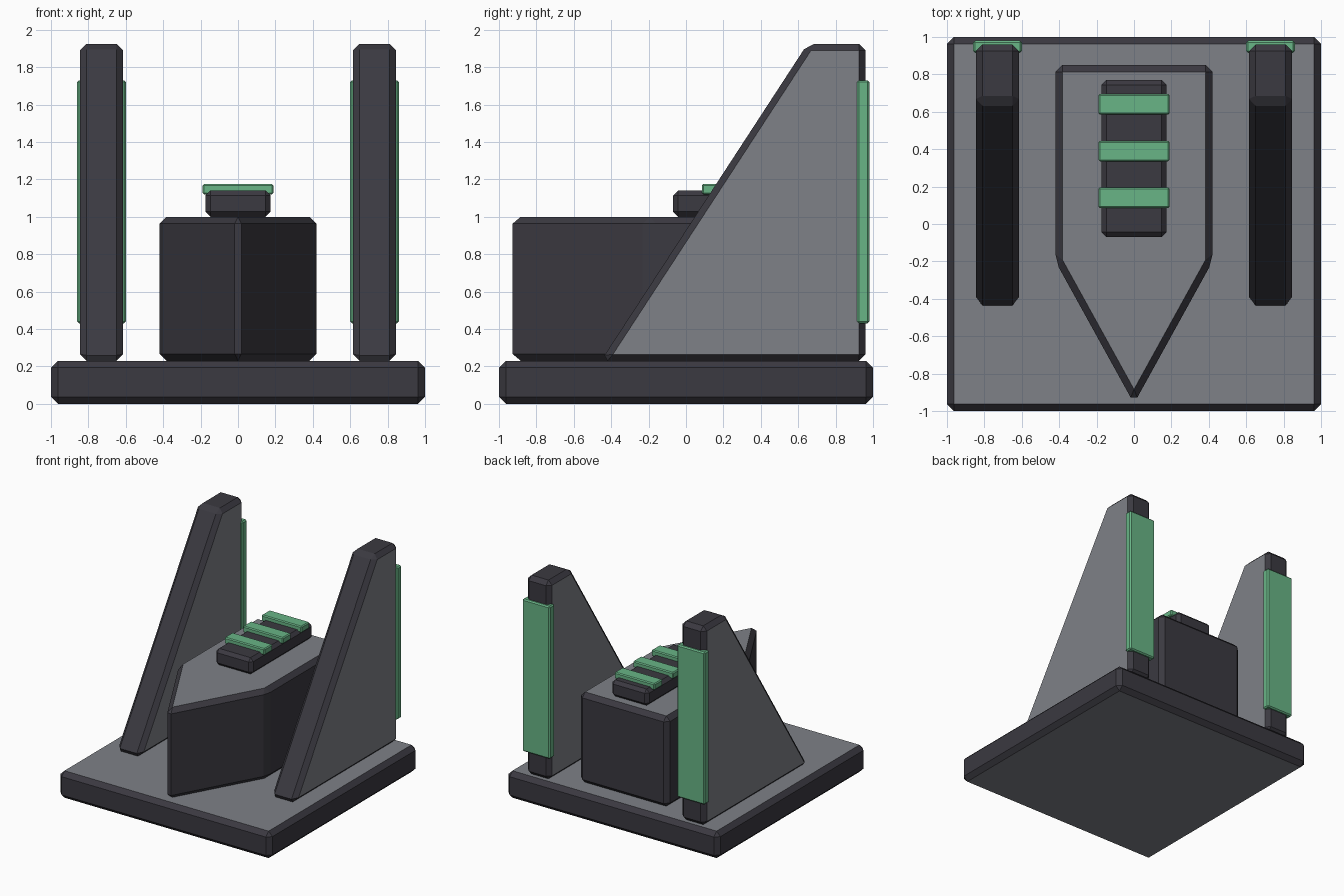
import bpy, bmesh
from mathutils import Vector

if "Cube" in bpy.data.objects:
    bpy.data.objects.remove(bpy.data.objects["Cube"])


def material(name, rgb):
    m = bpy.data.materials.new(name)
    m.diffuse_color = (*rgb, 1)
    m.use_nodes = True
    m.node_tree.nodes["Principled BSDF"].inputs["Base Color"].default_value = m.diffuse_color
    return m


DARK = material("dark charcoal", (0.043, 0.041, 0.052))
GREY = material("slate grey", (0.21, 0.22, 0.245))
GREEN = material("soft green", (0.14, 0.46, 0.24))


def prism(name, profile, sweep, bevel, mats, panel_axis=None):
    """Extrude a flat profile along sweep, chamfer it; faces square to
    panel_axis take the second material, chamfers keep the first."""
    bm = bmesh.new()
    cap = bm.faces.new([bm.verts.new(p) for p in profile])
    ext = bmesh.ops.extrude_face_region(bm, geom=[cap])["geom"]
    bmesh.ops.translate(bm, vec=sweep,
                        verts=[v for v in ext if isinstance(v, bmesh.types.BMVert)])
    bmesh.ops.recalc_face_normals(bm, faces=bm.faces)
    if panel_axis is not None:
        for f in bm.faces:
            f.material_index = int(abs(f.normal[panel_axis]) > 0.99)
    bmesh.ops.bevel(bm, geom=bm.edges[:], offset=bevel, segments=1,
                    affect='EDGES', profile=0.5, material=0, clamp_overlap=True)
    mesh = bpy.data.meshes.new(name)
    bm.to_mesh(mesh)
    bm.free()
    for m in mats:
        mesh.materials.append(m)
    obj = bpy.data.objects.new(name, mesh)
    bpy.context.collection.objects.link(obj)
    return obj


def box(name, lo, hi, bevel, mats, panel_axis=None):
    (x0, y0, z0), (x1, y1, z1) = lo, hi
    profile = [(x0, y0, z0), (x1, y0, z0), (x1, y1, z0), (x0, y1, z0)]
    return prism(name, profile, Vector((0, 0, z1 - z0)), bevel, mats, panel_axis)


# Square base slab with grey top and bottom
box("base", (-1, -1, 0), (1, 1, 0.23), 0.037, [DARK, GREY], 2)

# Central body with a pointed front
outline = [(0, -0.96), (0.42, -0.2), (0.42, 0.85), (-0.42, 0.85), (-0.42, -0.2)]
prism("pointed_body", [(x, y, 0.23) for x, y in outline],
      Vector((0, 0, 0.77)), 0.037, [DARK, GREY], 2)

# Raised block on the body with three green bars
box("top_block", (-0.175, -0.07, 1.0), (0.175, 0.77, 1.14), 0.027, [DARK])
for i in range(3):
    y = 0.14 + 0.25 * i
    box(f"top_bar_{i + 1}", (-0.19, y - 0.055, 1.12), (0.19, y + 0.055, 1.175),
        0.008, [GREEN])

# Tall sloped fins with grey sides, and green strips behind them
fin = [(-0.455, 0.23), (0.96, 0.23), (0.96, 1.925), (0.65, 1.925)]
for side, sx in (("left", -1), ("right", 1)):
    prism(f"{side}_fin", [(sx * 0.73 - 0.115, y, z) for y, z in fin],
          Vector((0.23, 0, 0)), 0.035, [DARK, GREY], 0)
    box(f"{side}_rear_strip", (sx * 0.73 - 0.13, 0.915, 0.43),
        (sx * 0.73 + 0.13, 0.98, 1.73), 0.01, [GREEN])
